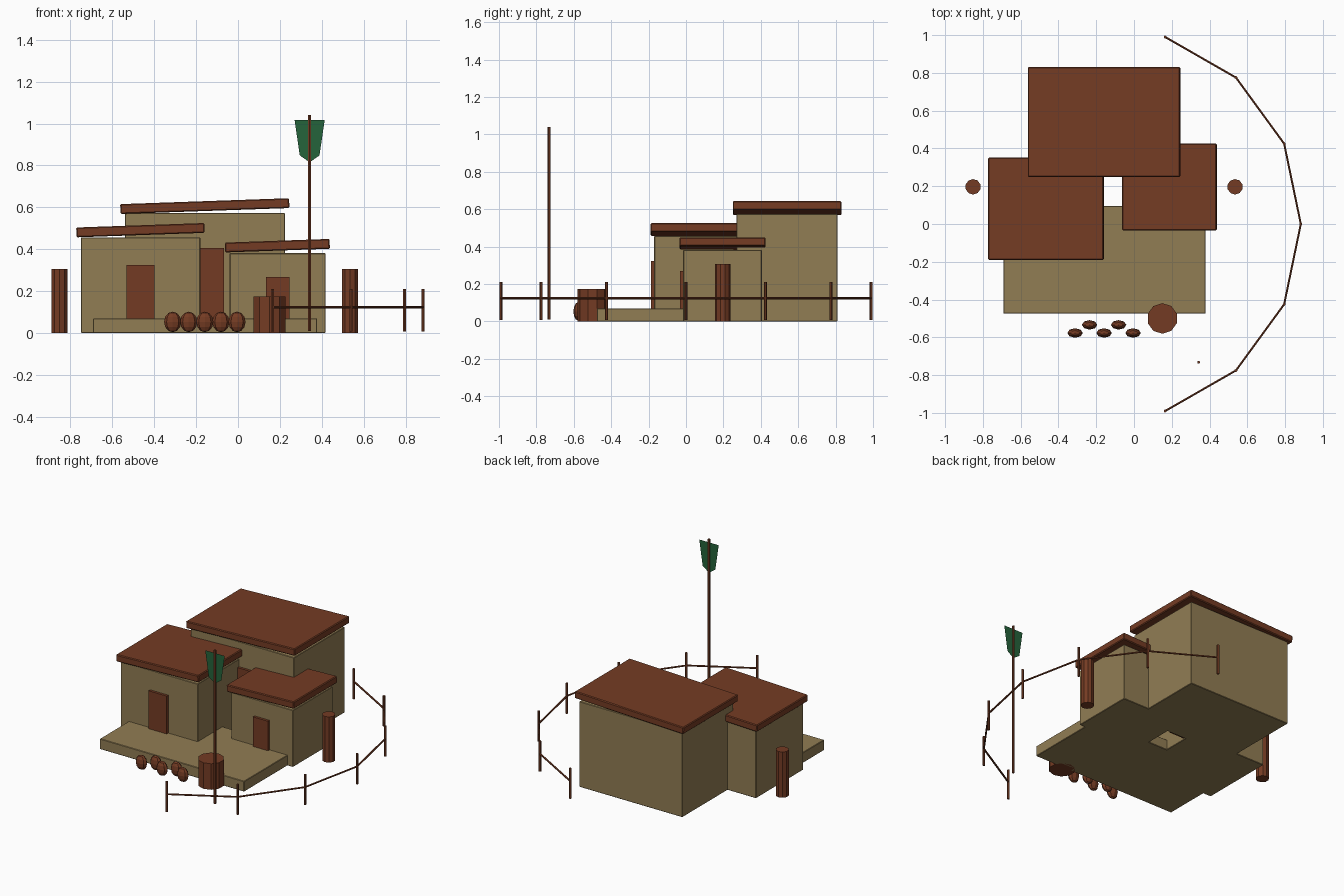
import bpy, math
from mathutils import Vector

if "Cube" in bpy.data.objects:
    bpy.data.objects.remove(bpy.data.objects["Cube"])


def material(name, rgb):
    m = bpy.data.materials.new(name)
    m.diffuse_color = (*rgb, 1)
    m.use_nodes = True
    m.node_tree.nodes["Principled BSDF"].inputs["Base Color"].default_value = m.diffuse_color
    return m


TAN = material("tan plaster", (0.285, 0.205, 0.088))
BROWN = material("red brown wood", (0.175, 0.044, 0.017))
GREEN = material("green cloth", (0.018, 0.125, 0.043))


def finish(name, mat):
    o = bpy.context.object
    o.name = name
    o.data.materials.append(mat)
    return o


def box(name, x, y, z, mat, tilt=0, bevel=0):
    """Box from (min, max) pairs, optionally tilted about y."""
    lo, hi = Vector((x[0], y[0], z[0])), Vector((x[1], y[1], z[1]))
    bpy.ops.mesh.primitive_cube_add(size=1, location=(lo + hi) / 2, rotation=(0, tilt, 0))
    o = finish(name, mat)
    o.scale = hi - lo
    bpy.ops.object.transform_apply(location=False, rotation=False, scale=True)
    if bevel:
        b = o.modifiers.new("edge", 'BEVEL')
        b.width, b.segments = bevel, 1
    return o


def rod(name, a, b, r, sides, mat):
    """Cylinder between two points."""
    a, b = Vector(a), Vector(b)
    d = b - a
    bpy.ops.mesh.primitive_cylinder_add(vertices=sides, radius=r, depth=d.length, location=(a + b) / 2)
    o = finish(name, mat)
    if d.xy.length > 1e-6:
        o.rotation_euler = d.to_track_quat('Z', 'Y').to_euler()
    return o


# Buildings: name, wall x, wall y, wall height, roof centre z, door width, door top
houses = [
    ("left_house", (-0.75, -0.18), (-0.17, 0.33), 0.457, 0.491, 0.135, 0.324),
    ("main_house", (-0.54, 0.225), (0.27, 0.81), 0.573, 0.606, 0.18, 0.405),
    ("right_house", (-0.04, 0.418), (-0.015, 0.405), 0.381, 0.417, 0.112, 0.268),
]
for name, x, y, h, rz, dw, dh in houses:
    box(name + "_walls", x, y, (0, h), TAN, bevel=0.003)
    box(name + "_roof", (x[0] - 0.022, x[1] + 0.02), (y[0] - 0.02, y[1] + 0.021),
        (rz - 0.0235, rz + 0.0235), BROWN, tilt=-0.035, bevel=0.005)
    cx = (x[0] + x[1]) / 2
    box(name + "_door", (cx - dw / 2, cx + dw / 2), (y[0] - 0.017, y[0] + 0.005), (0.01, dh), BROWN)

# Front terrace
box("terrace", (-0.692, 0.378), (-0.475, 0.095), (0, 0.07), TAN, bevel=0.003)

# Side columns and barrel
for side, x in (("left", -0.852), ("right", 0.535)):
    rod(side + "_column", (x, 0.197, 0), (x, 0.197, 0.306), 0.041, 10, BROWN)
rod("barrel", (0.15, -0.5, 0), (0.15, -0.5, 0.174), 0.081, 10, BROWN)

# Row of flattened jars, alternating forward and back
for i in range(5):
    bpy.ops.mesh.primitive_uv_sphere_add(
        segments=8, ring_count=6, radius=1,
        location=(-0.312 + 0.0768 * i, -0.534 if i % 2 else -0.577, 0.053))
    finish("jar_%d" % (i + 1), BROWN).scale = (0.041, 0.025, 0.049)

# Flagpole and hanging banner
rod("flagpole", (0.342, -0.732, 0.01), (0.342, -0.732, 1.04), 0.008, 6, BROWN)
outline = [(-0.072, 1.018), (-0.047, 0.848), (0, 0.815), (0.047, 0.848), (0.072, 1.018)]
mesh = bpy.data.meshes.new("banner")
mesh.from_pydata([(0.342 + x, -0.732, z) for x, z in outline], [], [range(5)])
mesh.materials.append(GREEN)
bpy.context.collection.objects.link(bpy.data.objects.new("banner", mesh))

# Curved fence: posts joined by a single rail
half = [(0.165, 0.99), (0.54, 0.775), (0.795, 0.425)]
path = half + [(0.883, 0)] + [(x, -y) for x, y in reversed(half)]
for i, (x, y) in enumerate(path):
    rod("fence_post_%d" % (i + 1), (x, y, 0.007), (x, y, 0.21), 0.008, 6, BROWN)
for i, (a, b) in enumerate(zip(path, path[1:])):
    rod("fence_rail_%d" % (i + 1), (*a, 0.124), (*b, 0.124), 0.006, 6, BROWN)
